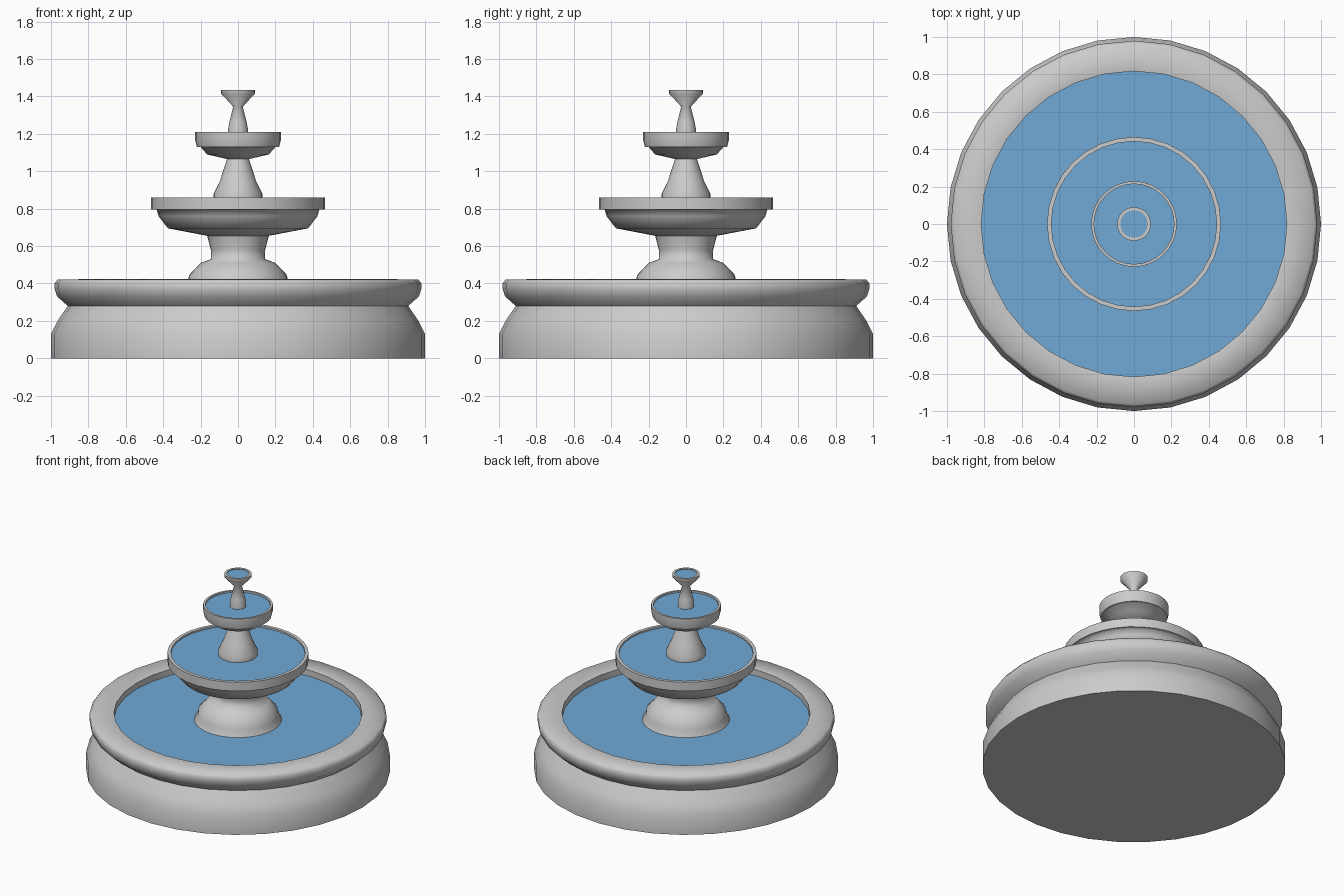
import bpy, bmesh, math

if "Cube" in bpy.data.objects:
    bpy.data.objects.remove(bpy.data.objects["Cube"])

SEGMENTS = 32

water_mat = bpy.data.materials.new("water_blue")
water_mat.diffuse_color = (0.16, 0.40, 0.67, 1)
water_mat.use_nodes = True
water_mat.node_tree.nodes["Principled BSDF"].inputs["Base Color"].default_value = water_mat.diffuse_color


def make_object(name, bm, material=None, angle=40):
    """Turn a bmesh into a smooth-by-angle object."""
    mesh = bpy.data.meshes.new(name)
    bm.to_mesh(mesh)
    bm.free()
    obj = bpy.data.objects.new(name, mesh)
    bpy.context.collection.objects.link(obj)
    if material:
        mesh.materials.append(material)
    bpy.ops.object.select_all(action='DESELECT')
    obj.select_set(True)
    bpy.context.view_layer.objects.active = obj
    bpy.ops.object.shade_smooth_by_angle(angle=math.radians(angle))


def lathe(name, profile, angle=75):
    """Spin an (r, z) profile, listed bottom to top, around the z axis."""
    bm = bmesh.new()
    rings = []
    for r, z in profile:
        rings.append([bm.verts.new((r * math.cos(math.tau * i / SEGMENTS),
                                    r * math.sin(math.tau * i / SEGMENTS), z))
                      for i in range(SEGMENTS)])
    for low, high in zip(rings, rings[1:]):
        for i in range(SEGMENTS):
            j = (i + 1) % SEGMENTS
            bm.faces.new((low[i], low[j], high[j], high[i]))
    # merge the ring at the axis, if any
    bmesh.ops.remove_doubles(bm, verts=bm.verts, dist=1e-4)
    make_object(name, bm, angle=angle)


def water(name, radius, z):
    """Flat water disc facing up."""
    bm = bmesh.new()
    bmesh.ops.create_circle(bm, cap_ends=True, segments=SEGMENTS, radius=radius)
    bmesh.ops.translate(bm, verts=bm.verts, vec=(0, 0, z))
    for f in bm.faces:
        f.normal_update()
        if f.normal.z < 0:
            f.normal_flip()
    make_object(name, bm, water_mat)


# Ground basin
lathe("basin", [(0, 0), (1, 0), (1, 0.13), (0.965, 0.20), (0.91, 0.28), (0.967, 0.33),
                (0.98, 0.37), (0.98, 0.40), (0.965, 0.42), (0.835, 0.423),
                (0.817, 0.42), (0.817, 0.37)])

# Pedestal and large bowl
lathe("pedestal", [(0.29, 0.37), (0.265, 0.42), (0.262, 0.445),
                   (0.2, 0.51), (0.145, 0.53), (0.145, 0.58), (0.165, 0.655)])
lathe("large_bowl", [(0.165, 0.655), (0.375, 0.695), (0.425, 0.76),
                     (0.435, 0.795), (0.465, 0.795), (0.465, 0.86),
                     (0.442, 0.86), (0.442, 0.845)])

# Middle column and small bowl
lathe("middle_column", [(0.13, 0.845), (0.13, 0.88), (0.098, 0.945),
                        (0.065, 1.045), (0.058, 1.065)])
lathe("small_bowl", [(0.058, 1.065), (0.165, 1.09), (0.2, 1.13),
                     (0.22, 1.13), (0.229, 1.165), (0.229, 1.21),
                     (0.214, 1.21), (0.214, 1.195)])

# Top column flaring into a cup
lathe("top_cup", [(0.054, 1.195), (0.054, 1.22), (0.047, 1.26),
                  (0.026, 1.345), (0.09, 1.415), (0.09, 1.435),
                  (0.073, 1.435), (0.073, 1.428)])

# Water surfaces
for name, radius, z in [("basin_water", 0.817, 0.375), ("large_bowl_water", 0.442, 0.848),
                        ("small_bowl_water", 0.214, 1.198), ("cup_water", 0.073, 1.43)]:
    water(name, radius, z)
